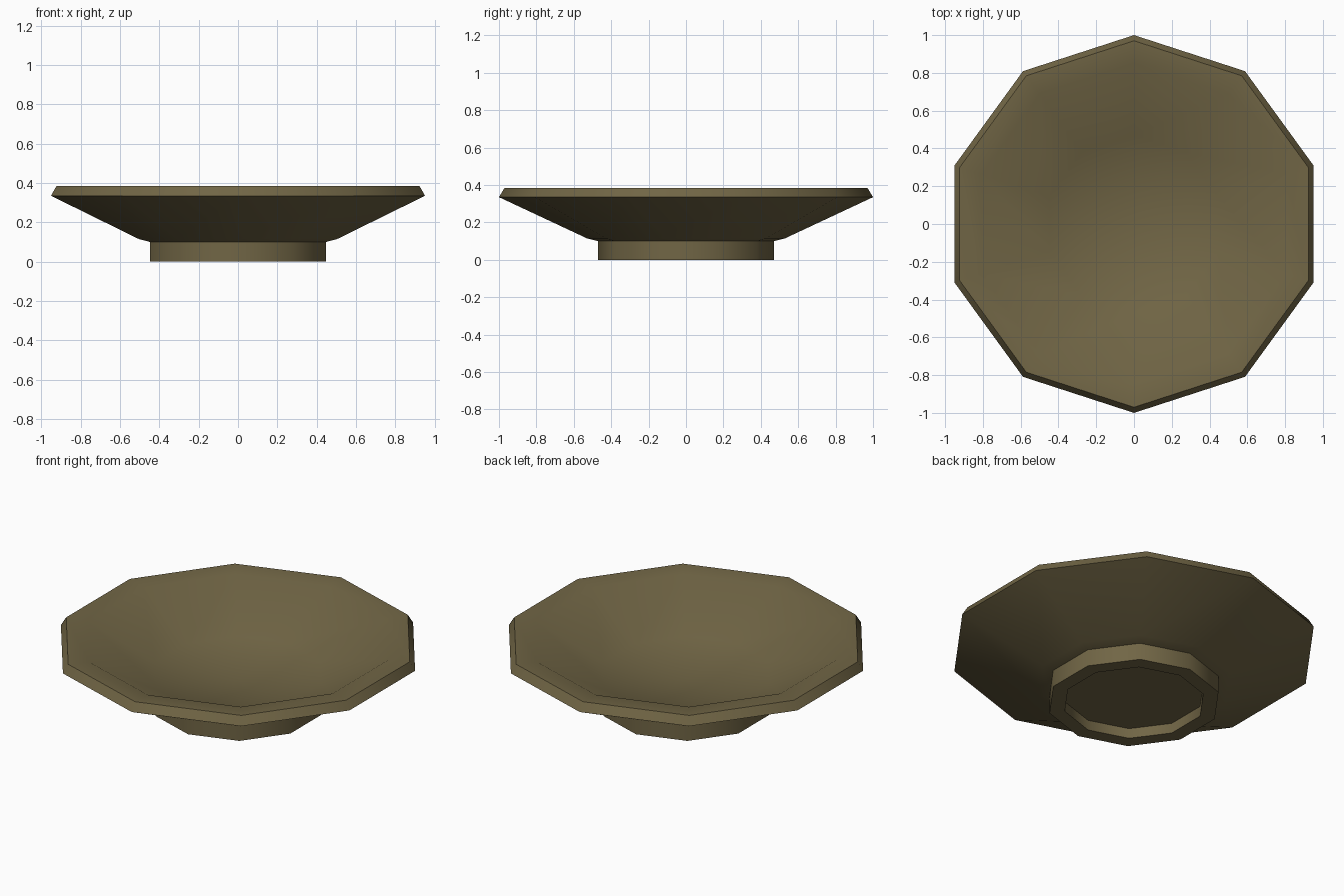
import bpy, bmesh, math

if "Cube" in bpy.data.objects:
    bpy.data.objects.remove(bpy.data.objects["Cube"])

SIDES = 10

mat = bpy.data.materials.new("olive_brown")
mat.diffuse_color = (0.165, 0.132, 0.06, 1)
mat.use_nodes = True
mat.node_tree.nodes["Principled BSDF"].inputs["Base Color"].default_value = mat.diffuse_color


def lathe(name, profile):
    """Revolve (radius, z) points into a ten-sided solid; radius 0 closes an end."""
    bm = bmesh.new()
    rings = []
    for r, z in profile:
        if r == 0:
            rings.append([bm.verts.new((0, 0, z))] * SIDES)
        else:
            angles = [math.pi / 2 + 2 * math.pi * i / SIDES for i in range(SIDES)]
            rings.append([bm.verts.new((r * math.cos(a), r * math.sin(a), z)) for a in angles])
    for low, high in zip(rings, rings[1:]):
        for i in range(SIDES):
            j = (i + 1) % SIDES
            corners = list(dict.fromkeys((low[i], low[j], high[j], high[i])))
            bm.faces.new(corners)
    bmesh.ops.recalc_face_normals(bm, faces=bm.faces)
    mesh = bpy.data.meshes.new(name)
    bm.to_mesh(mesh)
    bm.free()
    ob = bpy.data.objects.new(name, mesh)
    bpy.context.collection.objects.link(ob)
    mesh.materials.append(mat)
    bpy.ops.object.select_all(action='DESELECT')
    ob.select_set(True)
    bpy.context.view_layer.objects.active = ob
    bpy.ops.object.shade_smooth_by_angle(angle=math.radians(40))
    return ob


# Dish: recessed underside, foot ring, flared wall, bevelled rim, hollow inside
lathe("footed_dish", [
    (0, 0.06), (0.385, 0.06), (0.385, 0.0), (0.47, 0.0), (0.47, 0.10),
    (0.53, 0.115), (1.0, 0.335), (0.97, 0.385),
    (0.85, 0.38), (0.47, 0.185), (0, 0.14),
])
